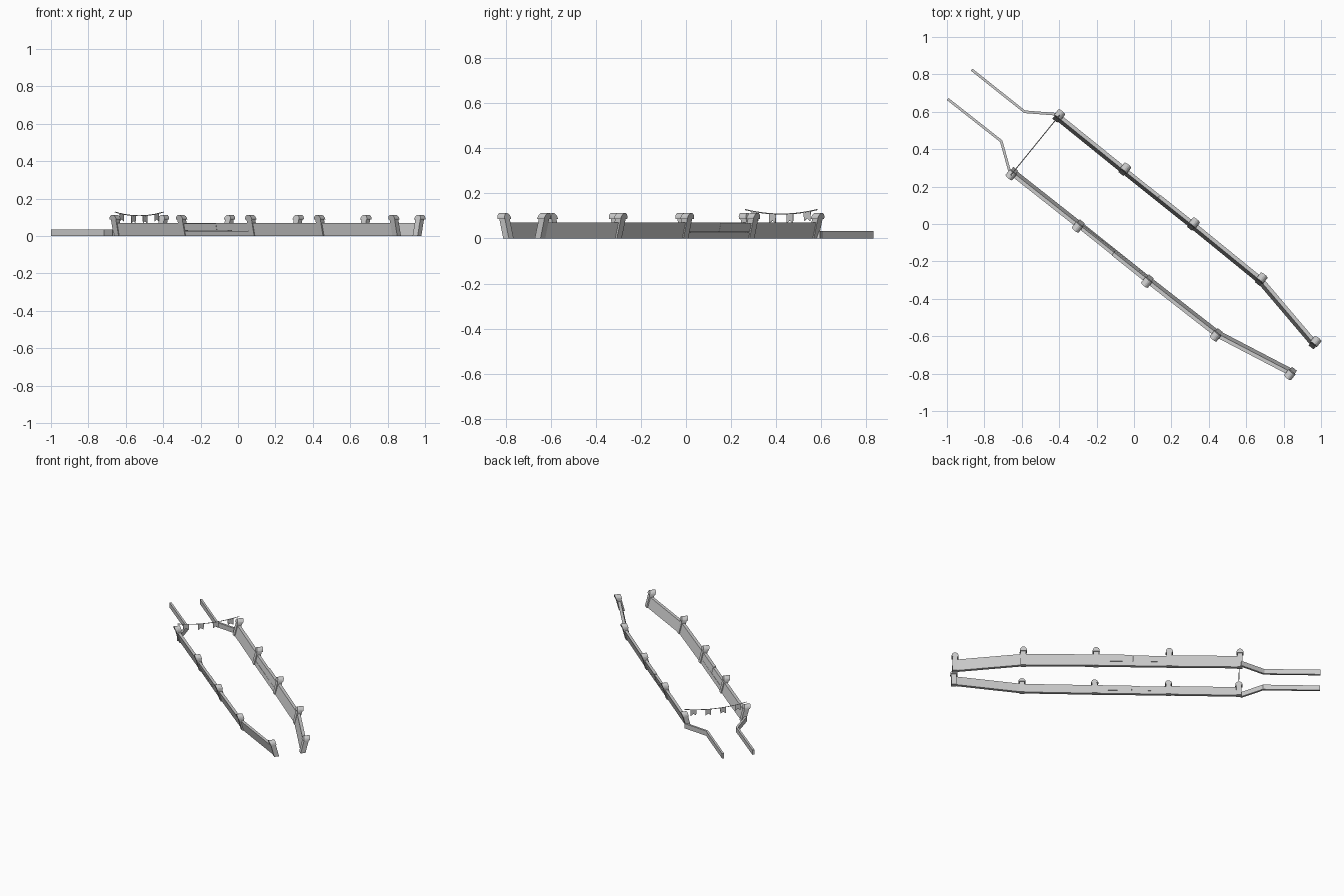
import bpy, bmesh, math
from mathutils import Vector

if "Cube" in bpy.data.objects:
    bpy.data.objects.remove(bpy.data.objects["Cube"])

AXIS = Vector((0.78, -0.625, 0)).normalized()
LEAN = 0.26          # outward lean of the tall walls per unit height
Z = Vector((0, 0, 1))


def make(name, verts, faces):
    bm = bmesh.new()
    vs = [bm.verts.new(v) for v in verts]
    for f in faces:
        bm.faces.new([vs[i] for i in f])
    bmesh.ops.recalc_face_normals(bm, faces=bm.faces)
    me = bpy.data.meshes.new(name)
    bm.to_mesh(me)
    bm.free()
    ob = bpy.data.objects.new(name, me)
    bpy.context.collection.objects.link(ob)
    return ob


def perp(p, q, side):
    d = (q - p).normalized()
    return Vector((-d.y, d.x, 0)) * side


def mitres(pts, side):
    """Outward normals at every point of a path, mitred at the bends."""
    seg = [perp(a, b, side) for a, b in zip(pts, pts[1:])]
    out = [seg[0]]
    for a, b in zip(seg, seg[1:]):
        m = (a + b).normalized()
        out.append(m / m.dot(a))
    return out + [seg[-1]]


def strip(name, pts, normals, z0, z1, thick, lean):
    """Closed wall that follows a path, with a leaning box section."""
    verts, faces = [], []
    for p, n in zip(pts, normals):
        for z, t in ((z0, -1), (z0, 1), (z1, 1), (z1, -1)):
            verts.append(p + n * (t * thick / 2 + lean * (z - 0.05)) + Z * z)
    for i in range(len(pts) - 1):
        for k in range(4):
            j = (k + 1) % 4
            faces.append((i * 4 + k, i * 4 + j, i * 4 + 4 + j, i * 4 + 4 + k))
    e = 4 * (len(pts) - 1)
    return make(name, verts, faces + [(0, 1, 2, 3), (e, e + 1, e + 2, e + 3)])


def extrude(name, c, n, profile, depth):
    """Profile (along wall, height) extruded through the wall, sheared by the lean."""
    k = len(profile)
    verts = [c + AXIS * x + n * (s * depth / 2 + LEAN * (z - 0.05)) + Z * z
             for s in (-1, 1) for x, z in profile]
    faces = [(i, (i + 1) % k, (i + 1) % k + k, i + k) for i in range(k)]
    return make(name, verts, faces + [tuple(range(k)), tuple(range(k, 2 * k))])


def path(*pts):
    return [Vector((x, y, 0)) for x, y in pts]


sides = {
    "left": (-1,
             path((-0.65, 0.272), (-0.295, -0.008), (0.075, -0.303), (0.443, -0.59), (0.84, -0.797)),
             path((-0.996, 0.668), (-0.71, 0.443), (-0.663, 0.275))),
    "right": (1,
              path((-0.405, 0.575), (-0.052, 0.29), (0.315, -0.003), (0.677, -0.298), (0.965, -0.637)),
              path((-0.868, 0.825), (-0.585, 0.6), (-0.405, 0.586))),
}

body = [(-0.017, 0), (0.017, 0), (0.017, 0.09), (-0.017, 0.09)]
dome = [(0.023 * math.cos(math.pi * i / 8), 0.087 + 0.026 * math.sin(math.pi * i / 8))
        for i in range(9)]

for label, (side, pts, low) in sides.items():
    nrm = mitres(pts, side)
    n = perp(Vector(), AXIS, side)
    # tall solid walls either side of the panelled bay
    strip(label + "_upper_wall", pts[:2], nrm[:2], 0, 0.07, 0.02, LEAN)
    strip(label + "_lower_wall", pts[2:], nrm[2:], 0, 0.07, 0.02, LEAN)
    # panelled bay: one base board and two boards above it
    a, b = pts[1:3]
    m = (a + b) / 2
    strip(label + "_bay_base", [a, b], [n, n], 0, 0.027, 0.02, LEAN)
    strip(label + "_bay_board_a", [a, m - AXIS * 0.001], [n, n], 0.028, 0.066, 0.018, LEAN)
    strip(label + "_bay_board_b", [m + AXIS * 0.001, b], [n, n], 0.028, 0.07, 0.02, LEAN)
    # low lead-in wall
    strip(label + "_lead_in_wall", low, mitres(low, side), 0, 0.034, 0.014, 0)
    # posts with rounded caps
    for i, p in enumerate(pts):
        extrude(f"{label}_post_{i}", p, n, body, 0.032)
        extrude(f"{label}_post_cap_{i}", p, n, dome, 0.04)

# sagging rope between the first posts
A, B = Vector((-0.658, 0.262, 0)), Vector((-0.398, 0.582, 0))


def rope_point(t):
    return A.lerp(B, t) + Z * (0.108 + 0.02 * (2 * t - 1) ** 2)


curve = bpy.data.curves.new("rope", "CURVE")
curve.dimensions = "3D"
curve.bevel_depth = 0.0025
curve.bevel_resolution = 0
curve.use_fill_caps = True
sp = curve.splines.new("POLY")
sp.points.add(10)
for i, pt in enumerate(sp.points):
    pt.co = (*rope_point(i / 10), 1)
bpy.context.collection.objects.link(bpy.data.objects.new("rope", curve))

# swallow-tailed flags
across = (B - A).normalized()
for i, t in enumerate((0.14, 0.38, 0.62, 0.86)):
    c = rope_point(t)
    shape = [(-0.02, 0), (0.02, 0), (0.018, -0.042), (0, -0.03), (-0.018, -0.042)]
    verts = [c + across * x + Z * z + AXIS * s for s in (-0.001, 0.001) for x, z in shape]
    faces = [(k, (k + 1) % 5, (k + 1) % 5 + 5, k + 5) for k in range(5)]
    make(f"flag_{i}", verts, faces + [(0, 1, 2, 3, 4), (5, 6, 7, 8, 9)])
